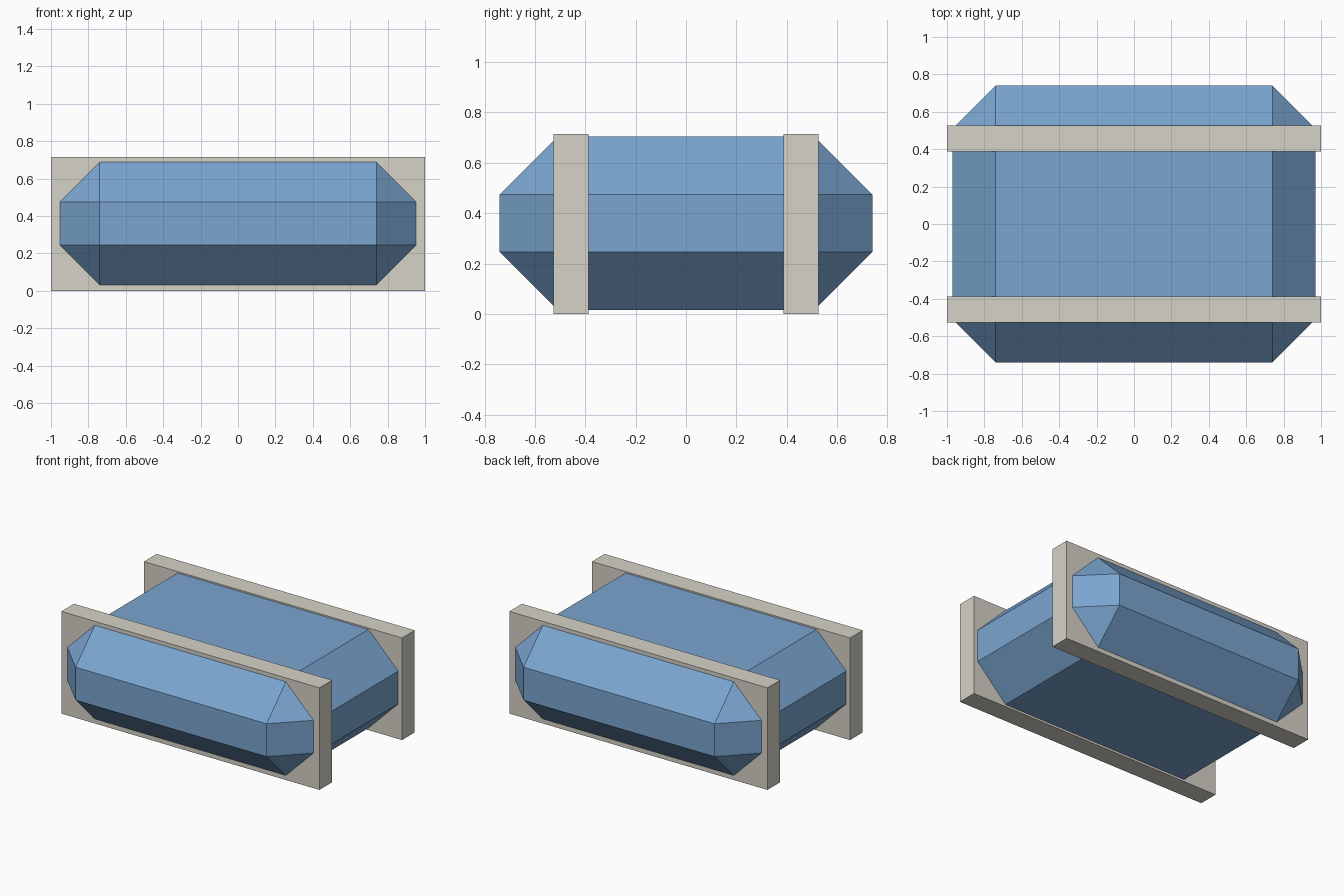
import bpy, bmesh

if "Cube" in bpy.data.objects:
    bpy.data.objects.remove(bpy.data.objects["Cube"])


def material(name, rgb):
    m = bpy.data.materials.new(name)
    lin = [((c / 255 + 0.055) / 1.055) ** 2.4 for c in rgb]
    m.diffuse_color = (*lin, 1)
    m.use_nodes = True
    m.node_tree.nodes["Principled BSDF"].inputs["Base Color"].default_value = m.diffuse_color
    return m


def box(name, size, centre, mat, chamfer=0):
    bm = bmesh.new()
    bmesh.ops.create_cube(bm, size=1)
    bmesh.ops.scale(bm, vec=size, verts=bm.verts)
    if chamfer:
        bmesh.ops.bevel(bm, geom=bm.edges[:], offset=chamfer, offset_type='OFFSET',
                        segments=1, affect='EDGES')
    bmesh.ops.translate(bm, vec=centre, verts=bm.verts)
    mesh = bpy.data.meshes.new(name)
    bm.to_mesh(mesh)
    bm.free()
    mesh.materials.append(mat)
    obj = bpy.data.objects.new(name, mesh)
    bpy.context.collection.objects.link(obj)
    return obj


blue = material("blue", (122, 165, 208))
grey = material("warm_grey", (214, 210, 200))

# Chamfered body: 45 degree cuts on every edge
CHAMFER = 0.23
body = box("body", (1.94, 1.48, 0.69), (0, 0, 0.36), blue)
bm = bmesh.new()
for sx in (-1, 1):
    for sy in (-1, 1):
        for sz in (-1, 1):
            h = (0.97 * sx, 0.74 * sy, 0.345 * sz)
            s = (sx, sy, sz)
            # each corner becomes three points, one on each face
            for keep in range(3):
                p = [h[i] if i == keep else h[i] - s[i] * CHAMFER for i in range(3)]
                p[2] += 0.36
                bm.verts.new(p)
bmesh.ops.convex_hull(bm, input=bm.verts[:])
bmesh.ops.dissolve_limit(bm, angle_limit=0.01, verts=bm.verts[:], edges=bm.edges[:])
bmesh.ops.recalc_face_normals(bm, faces=bm.faces[:])
bm.to_mesh(body.data)
bm.free()

# Two upright plates wrapped round the body
for side, label in ((-1, "front"), (1, "back")):
    box(label + "_plate", (2.0, 0.14, 0.715), (0, side * 0.457, 0.3575), grey)
